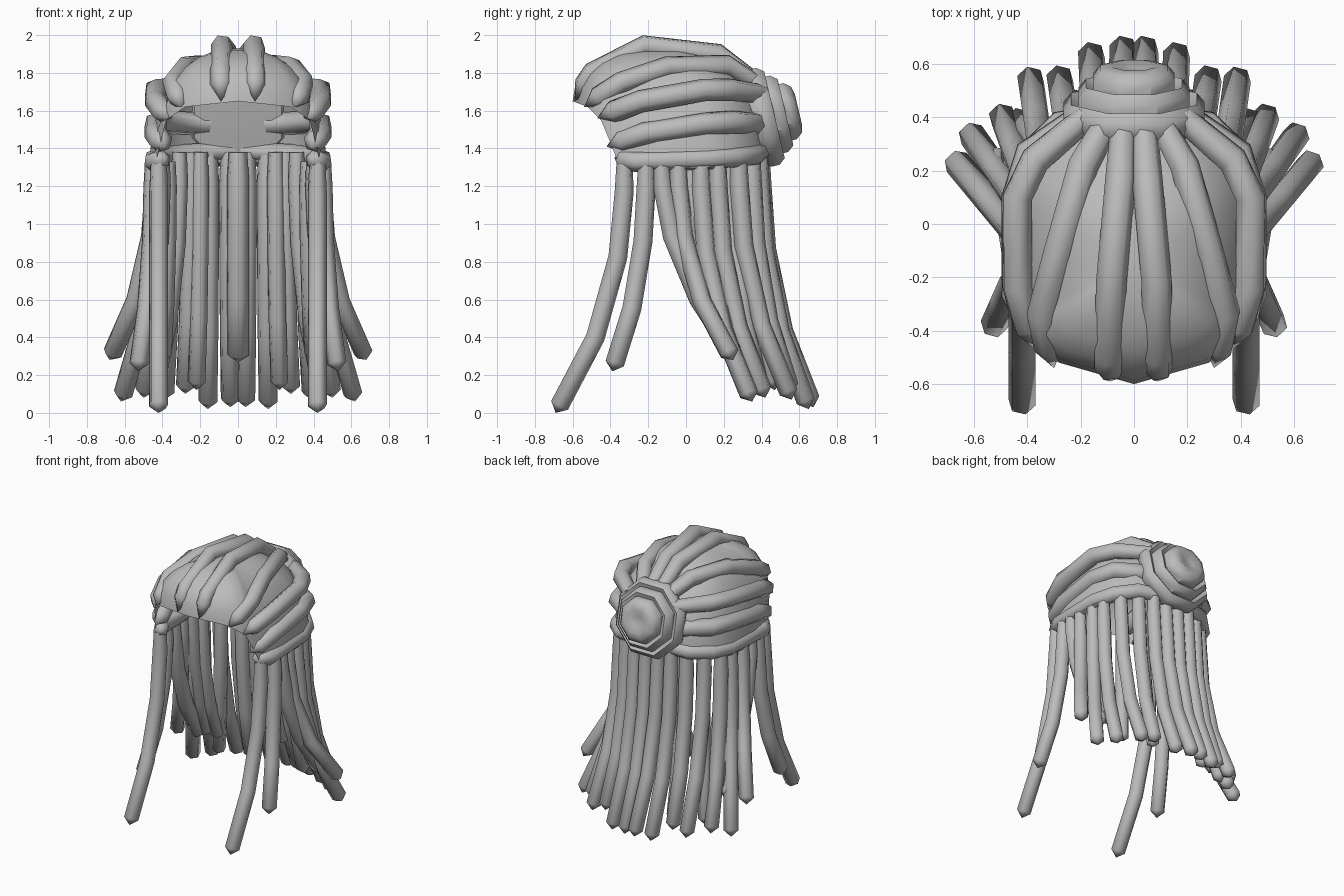
import bpy, bmesh, math
from mathutils import Vector, Matrix

if "Cube" in bpy.data.objects:
    bpy.data.objects.remove(bpy.data.objects["Cube"])

grey = bpy.data.materials.new("hair_grey")
grey.diffuse_color = (0.5, 0.5, 0.5, 1)
grey.use_nodes = True
grey.node_tree.nodes["Principled BSDF"].inputs["Base Color"].default_value = grey.diffuse_color


def finish(bm, name, angle=62):
    bmesh.ops.recalc_face_normals(bm, faces=bm.faces)
    me = bpy.data.meshes.new(name)
    bm.to_mesh(me)
    bm.free()
    me.materials.append(grey)
    ob = bpy.data.objects.new(name, me)
    bpy.context.collection.objects.link(ob)
    bpy.ops.object.select_all(action='DESELECT')
    ob.select_set(True)
    bpy.context.view_layer.objects.active = ob
    bpy.ops.object.shade_smooth_by_angle(angle=math.radians(angle))


def bridge(bm, rings):
    for a, b in zip(rings, rings[1:]):
        for k in range(len(a)):
            n = (k + 1) % len(a)
            bm.faces.new((a[k], a[n], b[n], b[k]))


def tube(name, path, radius, tip, sides=6):
    """Strand along a path, ending in a point; the start is a little thinner."""
    pts = [Vector(p) for p in path]
    end = pts[-1]
    pts[-1] = end + (pts[-2] - end).normalized() * tip
    bm = bmesh.new()
    rings, side, old = [], None, None
    for i, p in enumerate(pts):
        t = (pts[min(i + 1, len(pts) - 1)] - pts[max(i - 1, 0)]).normalized()
        side = old.rotation_difference(t) @ side if old else t.orthogonal().normalized()
        old = t
        other = t.cross(side)
        r = radius * (0.85 if i == 0 else 1)
        rings.append([bm.verts.new(p + r * (math.cos(a) * side + math.sin(a) * other))
                      for a in (2 * math.pi * k / sides for k in range(sides))])
    bridge(bm, rings)
    bm.faces.new(rings[0])
    point = bm.verts.new(end)
    for k in range(sides):
        bm.faces.new((rings[-1][k], rings[-1][(k + 1) % sides], point))
    finish(bm, name)


def pair(name, path, radius, tip):
    for tag, s in (("right", 1), ("left", -1)):
        tube(f"{name}_{tag}", [(s * x, y, z) for x, y, z in path], radius, tip)


# Scalp cap: open dome from the hairline up to the crown
half = [(0, -.60, 1.65), (.28, -.52, 1.62), (.38, -.45, 1.55), (.41, -.40, 1.43),
        (.44, -.35, 1.30), (.47, -.15, 1.29), (.47, .12, 1.30), (.42, .25, 1.32),
        (.30, .38, 1.36), (0, .45, 1.37)]
hem = [Vector(p) for p in half + [(-x, y, z) for x, y, z in half[-2:0:-1]]]
crown = Vector((0, -.15, 1.93))
bm = bmesh.new()
rows = []
for step in range(6):
    a = math.radians(90 - step * 15)
    g, f = math.sin(a) ** 0.9, max(0, math.cos(a)) ** 0.88
    rows.append([bm.verts.new((h.x * g, crown.y + (h.y - crown.y) * g,
                               h.z + (crown.z - h.z) * f)) for h in hem])
bridge(bm, rows)
top = bm.verts.new(crown)
for k in range(len(hem)):
    bm.faces.new((rows[-1][k], rows[-1][(k + 1) % len(hem)], top))
finish(bm, "scalp_cap")

# Swept-back strands lying on the cap, from the bun to the hairline
pair("crown_strand", [(.04, .36, 1.76), (.05, .17, 1.90), (.085, -.22, 1.945),
                      (.09, -.50, 1.80), (.09, -.59, 1.65)], .058, .10)
pair("upper_strand", [(.10, .38, 1.74), (.19, .22, 1.84), (.28, -.10, 1.83),
                      (.345, -.34, 1.75), (.30, -.54, 1.62)], .058, .09)
pair("temple_strand", [(.18, .40, 1.69), (.37, .24, 1.71), (.437, .10, 1.71),
                       (.437, -.24, 1.65), (.37, -.47, 1.56)], .06, .09)
pair("side_strand", [(0, .40, 1.53), (.20, .39, 1.53), (.39, .26, 1.54),
                     (.437, .10, 1.53), (.437, -.22, 1.48), (.39, -.42, 1.41)], .062, .08)
pair("hem_strand", [(0, .42, 1.39), (.28, .37, 1.37), (.39, .26, 1.355),
                    (.44, .12, 1.345), (.445, -.27, 1.33), (.38, -.38, 1.35)], .055, .05)

# Coiled bun: three stacked eight-sided coils turned around a tilted axis
profile = [(.18, -.08), (.25, -.075)]
for coil in range(3):
    r, h = .285 - .06 * coil, .06 * coil
    profile += [(r, h - .02), (r, h + .02), (r - .03, h + .055)]
profile += [(.09, .185), (.04, .165)]
bm = bmesh.new()
rings = [[bm.verts.new((r * math.cos(a), r * math.sin(a), h))
          for a in (math.pi * (k + .5) / 4 for k in range(8))] for r, h in profile]
bridge(bm, rings)
bm.faces.new(rings[0])
bm.faces.new(rings[-1])
tilt = Vector((0, .97, .23)).to_track_quat('Z', 'Y').to_matrix().to_4x4()
bmesh.ops.transform(bm, verts=bm.verts, matrix=Matrix.Translation((0, .415, 1.565)) @ tilt)
finish(bm, "bun", 40)


# Hanging locks: straight at the root, flaring out towards the tip
def lock_path(x, y, tip, power=2.4):
    root, tip = Vector((x, y, 1.38 if y > .2 else 1.33)), Vector(tip)
    path = []
    for u in (0, .12, .38, .7, 1):
        p = root.lerp(tip, u ** power)
        p.z = root.z + (tip.z - root.z) * u
        path.append(p)
    return path


locks = [(.42, -.325, (.42, -.69, .0)), (.45, -.21, (.53, -.39, .22)),
         (.445, -.13, (.51, .27, .29), 2), (.44, -.04, (.68, .25, .28)),
         (.43, .08, (.62, .35, .06)), (.41, .17, (.50, .42, .08)),
         (.35, .28, (.39, .56, .07)), (.25, .35, (.28, .56, .10)),
         (.15, .39, (.16, .65, .02)), (.05, .40, (.04, .675, .03))]
for i, spec in enumerate(locks):
    pair(f"lock_{i + 1}", lock_path(*spec), .052, .045)

# Inner locks filling the back and sides
inner = [(.20, .33, (.22, .47, .12)), (.31, .24, (.44, .40, .12)),
         (.37, .10, (.40, .34, .27)), (.40, .02, (.46, .28, .30), 1.6)]
for i, spec in enumerate(inner):
    pair(f"inner_lock_{i + 1}", lock_path(*spec), .048, .045)
tube("inner_lock_middle", lock_path(0, .34, (0, .52, .27)), .06, .04)
